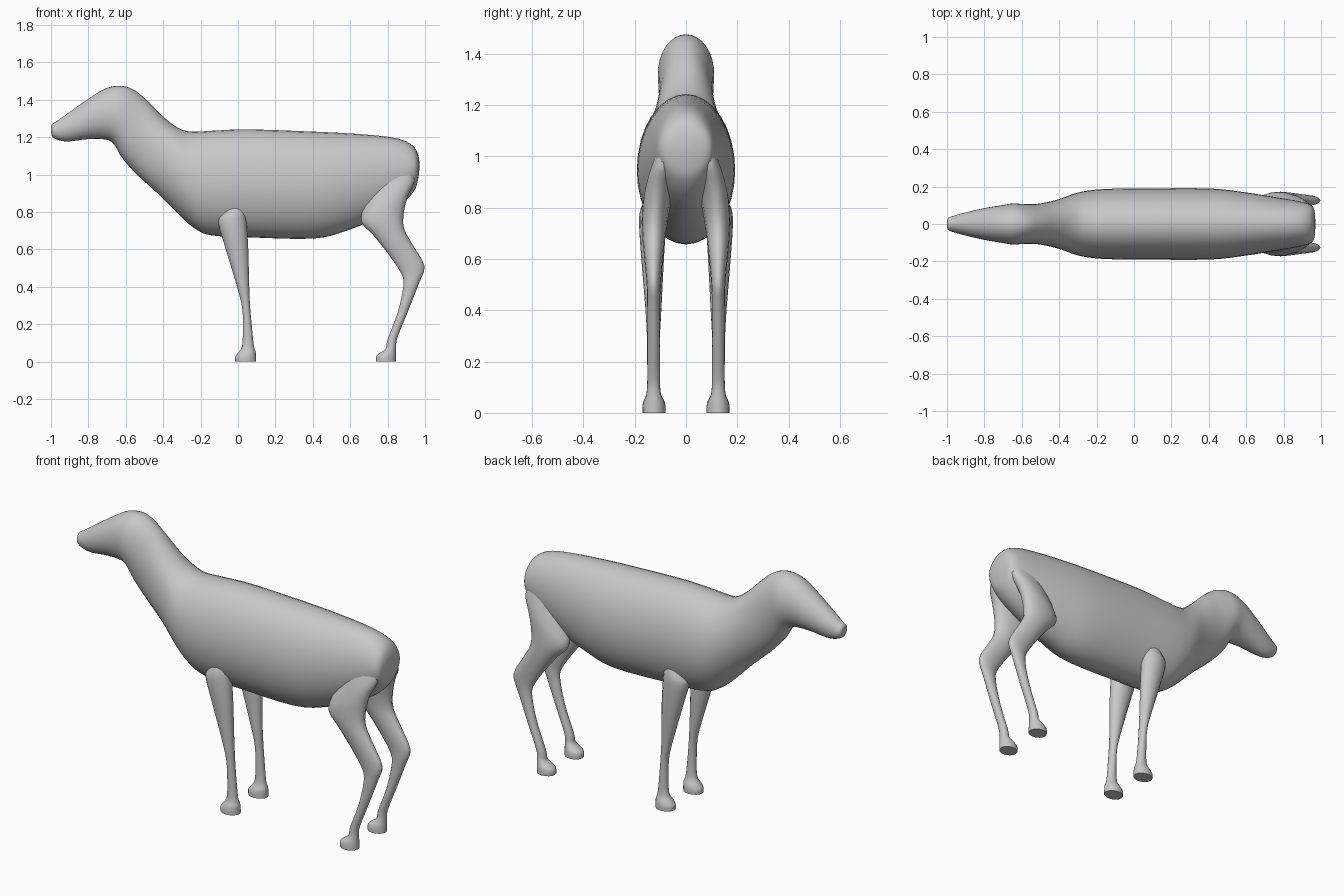
import bpy, bmesh, math

coat = bpy.data.materials.new("plain grey")
coat.diffuse_color = (0.58, 0.58, 0.58, 1)


def spline(rows, steps):
    """Catmull-Rom interpolation through rows of numbers."""
    out = []
    for i in range(len(rows) - 1):
        a, b = rows[max(i - 1, 0)], rows[i]
        c, d = rows[i + 1], rows[min(i + 2, len(rows) - 1)]
        for s in range(steps):
            t = s / steps
            out.append([0.5 * (2 * q + (r - p) * t + (2 * p - 5 * q + 4 * r - u) * t * t
                               + (3 * q - p - 3 * r + u) * t ** 3)
                        for p, q, r, u in zip(a, b, c, d)])
    out.append(list(rows[-1]))
    return out


def loft(name, rows, sides, steps, side=1):
    """Skin elliptical rings; each row is end A (x, z), end B (x, z), y centre, half width."""
    bm = bmesh.new()
    rings = []
    for ax, az, bx, bz, yc, w in spline(rows, steps):
        ring = []
        for k in range(sides):
            t = 2 * math.pi * k / sides
            c = math.cos(t) / 2
            ring.append(bm.verts.new(((ax + bx) / 2 + (ax - bx) * c,
                                      side * (yc + w * math.sin(t)),
                                      (az + bz) / 2 + (az - bz) * c)))
        rings.append(ring)
    for r0, r1 in zip(rings, rings[1:]):
        for k in range(sides):
            n = (k + 1) % sides
            bm.faces.new((r0[k], r0[n], r1[n], r1[k]))
    bm.faces.new(rings[0])
    bm.faces.new(rings[-1])
    bmesh.ops.recalc_face_normals(bm, faces=bm.faces)
    for f in bm.faces:
        f.smooth = True
    me = bpy.data.meshes.new(name)
    bm.to_mesh(me)
    bm.free()
    me.set_sharp_from_angle(angle=math.radians(50))
    me.materials.append(coat)
    ob = bpy.data.objects.new(name, me)
    bpy.context.collection.objects.link(ob)
    return ob


# Head, neck and trunk: top x, z, bottom x, z, half width
trunk = [
    (-1.0, 1.25, -1.0, 1.23, .01), (-.995, 1.27, -.99, 1.20, .033),
    (-.97, 1.285, -.95, 1.182, .045), (-.9, 1.335, -.9, 1.178, .062),
    (-.8, 1.405, -.8, 1.19, .085), (-.71, 1.46, -.71, 1.188, .1),
    (-.63, 1.475, -.665, 1.165, .11), (-.56, 1.455, -.62, 1.09, .107),
    (-.49, 1.40, -.54, 1.0, .108), (-.4, 1.31, -.42, .89, .13),
    (-.32, 1.25, -.3, .77, .165), (-.25, 1.23, -.22, .705, .18),
    (-.13, 1.235, -.14, .675, .188), (.05, 1.242, .05, .665, .19),
    (.4, 1.23, .4, .658, .19), (.6, 1.22, .58, .70, .17),
    (.78, 1.205, .75, .77, .142), (.88, 1.185, .87, .84, .123),
    (.94, 1.15, .94, .91, .105), (.965, 1.10, .962, .97, .075),
    (.97, 1.05, .97, 1.03, .01)]
loft("body", [(a, b, c, d, 0, w) for a, b, c, d, w in trunk], 32, 4)

# Legs: front x, z, back x, z, y centre, half width
fore = [
    (-.06, .86, .03, .86, .11, .035), (-.09, .79, .04, .81, .125, .05),
    (-.105, .74, .046, .74, .13, .053), (-.065, .6, .055, .6, .13, .044),
    (-.005, .4, .06, .4, .127, .031), (.022, .29, .065, .29, .127, .025),
    (.026, .19, .074, .19, .127, .024), (.022, .085, .085, .085, .126, .026),
    (-.002, .045, .095, .05, .125, .04), (-.015, .025, .097, .025, .125, .045),
    (-.015, 0, .097, 0, .125, .045)]
hind = [
    (.74, 1.04, .93, 1.06, .07, .03), (.70, .9, .945, .97, .09, .052),
    (.66, .79, .91, .89, .11, .055), (.665, .735, .887, .80, .12, .052),
    (.72, .68, .888, .71, .125, .046), (.80, .58, .94, .615, .126, .036),
    (.868, .48, .997, .51, .126, .027), (.885, .41, .968, .42, .126, .025),
    (.853, .26, .905, .26, .126, .024), (.80, .12, .853, .13, .126, .025),
    (.79, .07, .845, .08, .126, .028), (.748, .04, .845, .045, .125, .041),
    (.738, .022, .845, .022, .125, .045), (.738, 0, .845, 0, .125, .045)]
for word, s in (("left", 1), ("right", -1)):
    loft("front_leg_" + word, fore, 16, 3, s)
    loft("hind_leg_" + word, hind, 16, 3, s)
